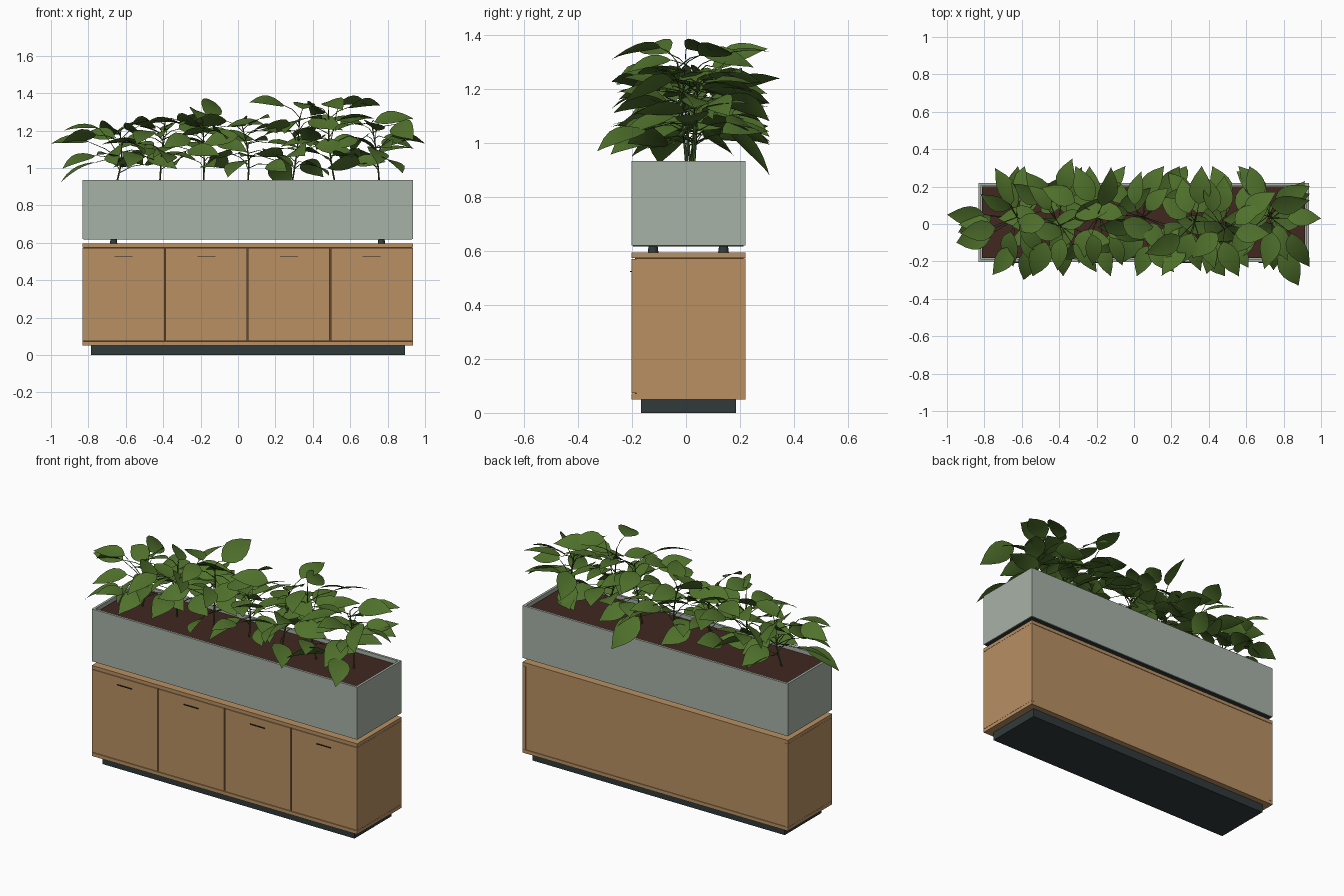
import bpy, bmesh, math, random
from mathutils import Vector

cube = bpy.data.objects.get("Cube")
if cube:
    bpy.data.objects.remove(cube, do_unlink=True)
random.seed(5)


def material(name, r, g, b):
    m = bpy.data.materials.new(name)
    m.use_nodes = True
    m.diffuse_color = (r, g, b, 1)
    bsdf = m.node_tree.nodes["Principled BSDF"]
    bsdf.inputs["Base Color"].default_value = (r, g, b, 1)
    bsdf.inputs["Roughness"].default_value = 0.8
    return m


WOOD = material("oak wood", 0.48, 0.28, 0.124)
GAP = material("dark wood gap", 0.12, 0.065, 0.03)
STONE = material("grey green planter", 0.388, 0.445, 0.386)
DARK = material("charcoal", 0.03, 0.042, 0.043)
BLACK = material("black metal", 0.012, 0.012, 0.012)
SOIL = material("soil", 0.052, 0.021, 0.014)
LEAF = material("leaf green", 0.08, 0.165, 0.025)
STEM = material("stem green", 0.05, 0.1, 0.02)


def finish(bm, name, mat, smooth=False):
    mesh = bpy.data.meshes.new(name)
    bm.to_mesh(mesh)
    bm.free()
    mesh.materials.append(mat)
    ob = bpy.data.objects.new(name, mesh)
    bpy.context.collection.objects.link(ob)
    if smooth:
        bpy.ops.object.select_all(action="DESELECT")
        ob.select_set(True)
        bpy.context.view_layer.objects.active = ob
        bpy.ops.object.shade_smooth_by_angle(angle=math.radians(40))
    return ob


def box(name, mat, x, y, z):
    """Box from (low, high) ranges."""
    bm = bmesh.new()
    bmesh.ops.create_cube(bm, size=1)
    for v in bm.verts:
        v.co = [(lo + hi) / 2 + c * (hi - lo) for c, (lo, hi) in zip(v.co, (x, y, z))]
    return finish(bm, name, mat)


L, R, F, B = -0.832, 0.935, -0.202, 0.22
MID = (L + R) / 2
BOARD = 0.02

# Cabinet body on a recessed plinth
box("plinth", DARK, (L + 0.045, R - 0.043), (F + 0.036, B - 0.035), (0, 0.052))
box("bottom_board", WOOD, (L, R), (F, B), (0.05, 0.071))
box("top_board", WOOD, (L, R), (F, B), (0.574, 0.595))
box("cabinet_core", GAP, (L + 0.006, R - 0.006), (F + 0.012, B - 0.006), (0.06, 0.58))
for side, x in (("right", L), ("left", R - BOARD)):
    box(side + "_side_panel", WOOD, (x, x + BOARD), (F + 0.019, B), (0.072, 0.573))
box("back_panel", WOOD, (L + 0.021, R - 0.021), (B - 0.03, B - 0.002), (0.072, 0.573))

# Four doors with slim pull handles
door_w = (R - L) / 4
for i in range(4):
    x = L + i * door_w
    box(f"door_{i + 1}", WOOD, (x + 0.003 * (i > 0), x + door_w - 0.003 * (i < 3)),
        (F, F + 0.019), (0.074, 0.571))
    c = x + door_w / 2
    box(f"handle_{i + 1}", BLACK, (c - 0.048, c + 0.048), (F - 0.006, F + 0.002), (0.523, 0.527))

# Tapered feet and a dark base plate lifting the planter
for x in (-0.665, 0.767):
    for y in (-0.122, 0.139):
        bm = bmesh.new()
        bmesh.ops.create_cone(bm, cap_ends=True, segments=16, radius1=0.02, radius2=0.016, depth=0.03)
        bmesh.ops.translate(bm, vec=(x, y, 0.609), verts=bm.verts)
        finish(bm, "planter_foot", DARK, True)
box("planter_base_plate", DARK, (L + 0.006, R - 0.006), (F + 0.006, B - 0.006), (0.617, 0.625))

# Planter trough: inset the top face and push it down
WALL, RIM, EARTH = 0.02, 0.935, 0.915
bm = bmesh.new()
bmesh.ops.create_cube(bm, size=1)
for v in bm.verts:
    v.co = (MID + v.co.x * (R - L), (F + B) / 2 + v.co.y * (B - F), 0.62 + (v.co.z + 0.5) * (RIM - 0.62))
bm.normal_update()
top = max(bm.faces, key=lambda f: f.calc_center_median().z)
bmesh.ops.inset_region(bm, faces=[top], thickness=WALL)
inner = bmesh.ops.extrude_face_region(bm, geom=[top])
bmesh.ops.translate(bm, vec=(0, 0, -0.08), verts=[v for v in inner["geom"] if isinstance(v, bmesh.types.BMVert)])
if top.is_valid:
    bmesh.ops.delete(bm, geom=[top], context="FACES_ONLY")
bmesh.ops.recalc_face_normals(bm, faces=bm.faces)
finish(bm, "planter", STONE)
box("soil", SOIL, (L + WALL, R - WALL), (F + WALL, B - WALL), (0.86, EARTH))

# Plants
leaves, stems = bmesh.new(), bmesh.new()
UP = Vector((0, 0, 1))
OUTLINE = ((0.08, 0.13), (0.2, 0.24), (0.37, 0.29), (0.55, 0.26), (0.74, 0.17), (0.9, 0.06))


def add_leaf(base, tip, roll=0.0):
    """Pointed oval blade, arched along its length and folded at the midrib."""
    along = tip - base
    size = along.length
    side = along.cross(UP).normalized()
    normal = side.cross(along).normalized()
    side = side * math.cos(roll) + normal * math.sin(roll)
    normal = side.cross(along).normalized()
    start, end = leaves.verts.new(base), leaves.verts.new(tip)
    rows = []
    for t, w in OUTLINE:
        mid = base + along * t + normal * size * 0.3 * t * (1 - t)
        rim = normal * w * size * 0.12
        rows.append([leaves.verts.new(p) for p in
                     (mid - side * w * size + rim, mid, mid + side * w * size + rim)])
    for k in (0, 1):
        leaves.faces.new((start, rows[0][k + 1], rows[0][k]))
        leaves.faces.new((end, rows[-1][k], rows[-1][k + 1]))
        for a, b in zip(rows, rows[1:]):
            leaves.faces.new((a[k], a[k + 1], b[k + 1], b[k]))


def add_tube(points, r0, r1):
    """Thin five-sided tube through the points."""
    rings = []
    for i, p in enumerate(points):
        d = (points[min(i + 1, len(points) - 1)] - points[max(i - 1, 0)]).normalized()
        u = d.orthogonal().normalized()
        v = d.cross(u)
        r = r0 + (r1 - r0) * i / (len(points) - 1)
        angles = [math.tau * k / 5 for k in range(5)]
        rings.append([stems.verts.new(p + (u * math.cos(a) + v * math.sin(a)) * r) for a in angles])
    for a, b in zip(rings, rings[1:]):
        for k in range(5):
            j = (k + 1) % 5
            stems.faces.new((a[k], a[j], b[j], b[k]))


def add_petiole(start, end):
    add_tube([start, start.lerp(end, 0.5) + UP * 0.012, end], 0.0025, 0.0015)


HEIGHTS = (1.28, 1.35, 1.37, 1.32, 1.37, 1.4, 1.34)
LEAVES_PER_PLANT = 16
plants = []
for i, height in enumerate(HEIGHTS):
    root = Vector((MID + (i - 3) * 0.235, random.uniform(-0.02, 0.04), EARTH - 0.01))
    lean = Vector((random.uniform(-0.05, 0.05), random.uniform(-0.04, 0.04), height - 0.1 - root.z))
    sway = random.uniform(-0.02, 0.02)

    def stem_at(t):
        return root + lean * t + Vector((sway * math.sin(t * math.pi), 0, 0))

    plants.append(stem_at(0.5))
    add_tube([stem_at(k / 6) for k in range(7)], 0.005, 0.003)
    for n in range(LEAVES_PER_PLANT):
        t = 0.25 + 0.75 * n / (LEAVES_PER_PLANT - 1)
        heading = n * 2.4 + i * 1.3 + random.uniform(-0.6, 0.6)
        out = Vector((math.cos(heading), math.sin(heading) * 1.1, 0))
        start = stem_at(t)
        base = start + out * random.uniform(0.04, 0.15) + UP * random.uniform(0, 0.07)
        base.z = max(base.z, 1.02)
        size = random.uniform(0.17, 0.225)
        pitch = random.uniform(-0.55, 0.2) + 0.1 * t
        turn = heading + random.uniform(-0.6, 0.6)
        aim = Vector((math.cos(turn), math.sin(turn), 0))
        tip = base + (aim * math.cos(pitch) + UP * math.sin(pitch)) * size
        shift = Vector((min(max(tip.x, -0.94), 0.94), min(max(tip.y, -0.28), 0.31),
                        min(max(tip.z, 0.95), height - 0.02))) - tip
        # Move the whole leaf so it keeps its length
        base, tip = base + shift, tip + shift
        base.z = min(base.z, height - 0.02)
        add_petiole(start, base)
        add_leaf(base, tip, random.uniform(-0.75, 0.75))

# Outermost leaves that overhang the trough: base, then tip, then roll
for base, tip, roll in (
        ((-0.80, 0.05, 1.14), (-1.0, 0.05, 1.13), 0.4),
        ((-0.74, -0.02, 1.21), (-0.93, -0.05, 1.2), 0.2),
        ((-0.76, -0.05, 1.03), (-0.95, -0.1, 0.92), 0),
        ((0.82, 0.03, 1.17), (1.0, 0.03, 1.13), 0.4),
        ((0.78, -0.15, 1.05), (0.88, -0.33, 0.97), 0.3),
        ((-0.38, 0.17, 1.2), (-0.33, 0.35, 1.24), 0.4),
        ((0.2, 0.16, 1.04), (0.28, 0.31, 0.88), 0.7),
        ((0.54, 0, 1.35), (0.69, 0.1, 1.34), 0.5),
        ((-0.55, -0.12, 1.08), (-0.59, -0.3, 1.0), 0.3)):
    base, tip = Vector(base), Vector(tip)
    add_petiole(min(plants, key=lambda p: (p - base).length), base)
    add_leaf(base, tip, roll)

finish(leaves, "leaves", LEAF, True)
finish(stems, "stems", STEM, True)
